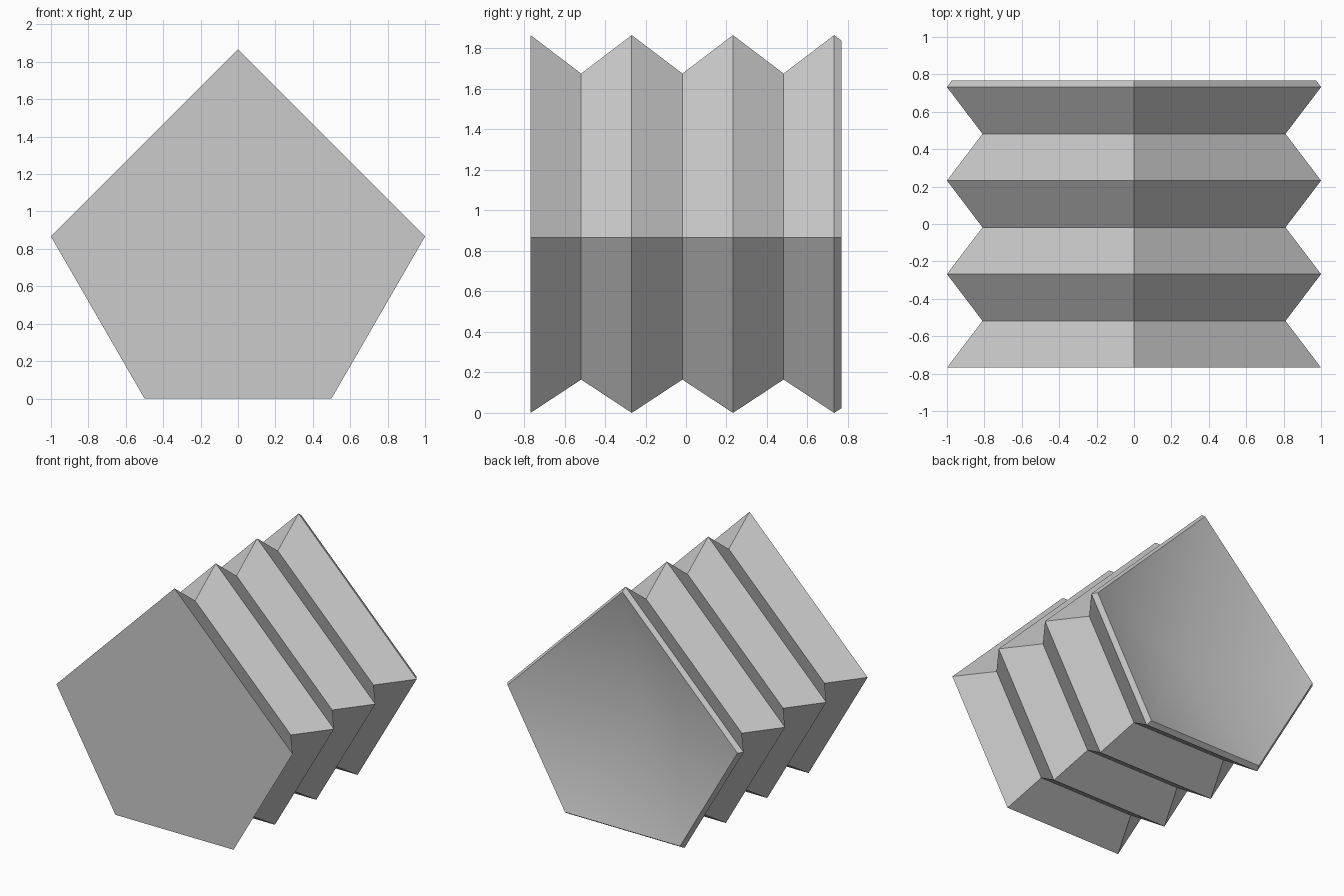
import bpy
import bmesh
from math import radians

# Remove the default cube
cube = bpy.data.objects.get("Cube")
if cube:
    bpy.data.objects.remove(cube, do_unlink=True)

# Single plain grey
grey = bpy.data.materials.new("plain_grey")
grey.use_nodes = True
colour = (0.6, 0.6, 0.6, 1)
grey.diffuse_color = colour
grey.node_tree.nodes["Principled BSDF"].inputs["Base Color"].default_value = colour

# Five-sided section around the long axis
AXIS_Z = 0.866
SECTION = [(1, 0), (0, 1), (-1, 0), (-0.5, -AXIS_Z), (0.5, -AXIS_Z)]
HALF = 0.768      # half length
FOLD = 0.25       # distance between a ridge and a valley
VALLEY = 0.81     # section scale in the valleys

# Ridges and valleys alternate, then a short return forms the rim
stations = [(-HALF + i * FOLD, VALLEY if i % 2 else 1) for i in range(7)]
stations.append((HALF, 0.973))

bm = bmesh.new()
rings = [[bm.verts.new((x * s, y, AXIS_Z + z * s)) for x, z in SECTION]
         for y, s in stations]

# Pleated walls
for a, b in zip(rings, rings[1:]):
    for i in range(len(SECTION)):
        j = (i + 1) % len(SECTION)
        bm.faces.new((a[i], a[j], b[j], b[i]))

# Flat front end
bm.faces.new(rings[0])

# Shallow sunken pyramid in the back end
apex = bm.verts.new((0, HALF - 0.257, 0.793))
rim = rings[-1]
for i in range(len(rim)):
    bm.faces.new((rim[i], rim[(i + 1) % len(rim)], apex))

bmesh.ops.recalc_face_normals(bm, faces=bm.faces)
mesh = bpy.data.meshes.new("pleated_body")
bm.to_mesh(mesh)
bm.free()
mesh.materials.append(grey)

body = bpy.data.objects.new("pleated_body", mesh)
bpy.context.collection.objects.link(body)
bpy.ops.object.select_all(action="DESELECT")
body.select_set(True)
bpy.context.view_layer.objects.active = body
bpy.ops.object.shade_smooth_by_angle(angle=radians(30))
